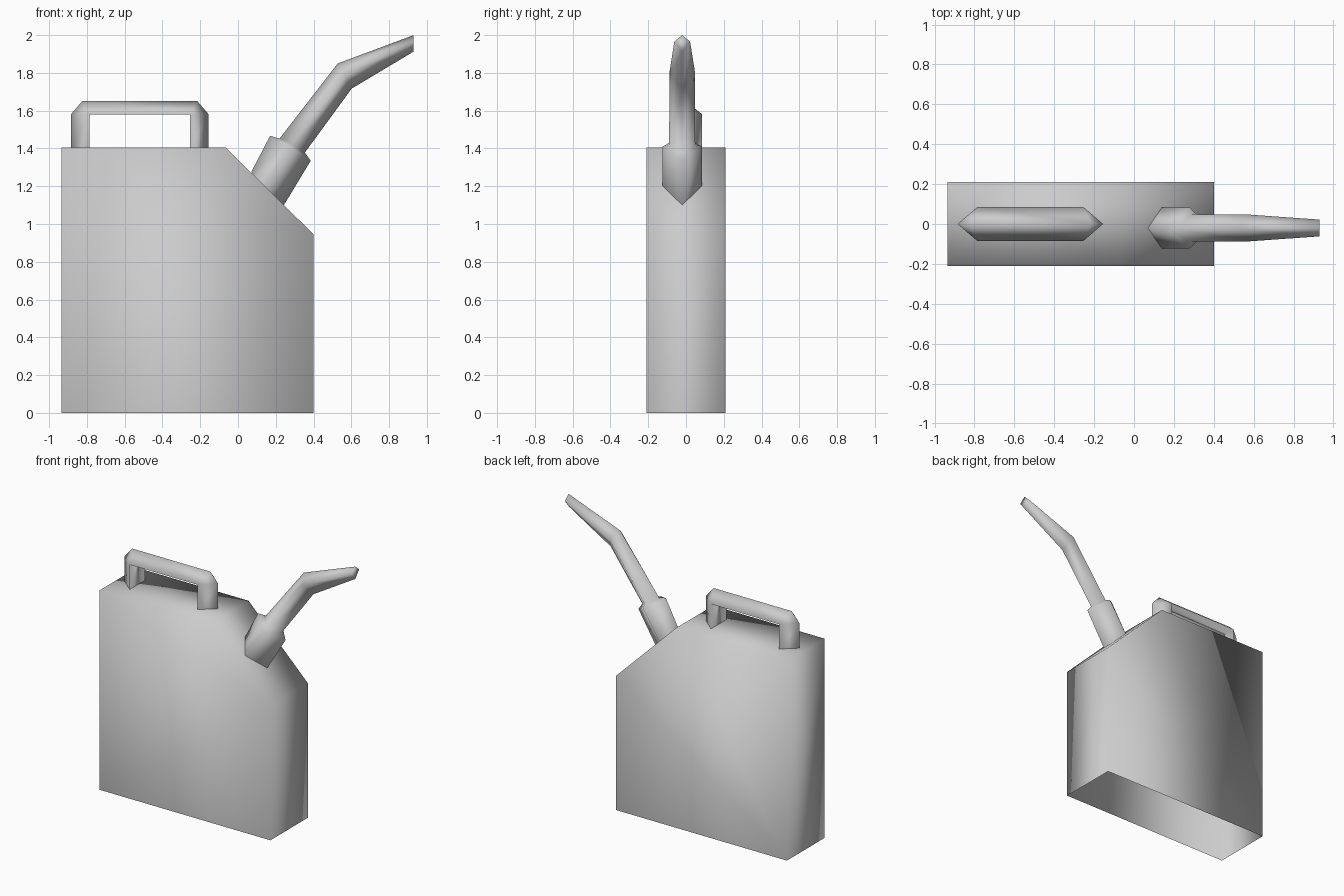
import bpy
import bmesh

cube = bpy.data.objects.get("Cube")
if cube:
    bpy.data.objects.remove(cube, do_unlink=True)

# Single plain grey
grey = bpy.data.materials.new("plain_grey")
grey.use_nodes = True
colour = (0.6, 0.6, 0.6, 1)
grey.diffuse_color = colour
grey.node_tree.nodes["Principled BSDF"].inputs["Base Color"].default_value = colour


def loft(name, rings, closed=True, cap_end=False):
    """Join matching rings of points with quads and shade the result smooth."""
    bm = bmesh.new()
    loops = [[bm.verts.new(p) for p in ring] for ring in rings]
    count = len(loops[0])
    for a, b in zip(loops, loops[1:]):
        for i in range(count if closed else count - 1):
            j = (i + 1) % count
            bm.faces.new((a[i], a[j], b[j], b[i]))
    if cap_end:
        bm.faces.new(loops[-1])
    return finish(name, bm)


def finish(name, bm):
    bmesh.ops.recalc_face_normals(bm, faces=bm.faces)
    mesh = bpy.data.meshes.new(name)
    bm.to_mesh(mesh)
    bm.free()
    mesh.materials.append(grey)
    for face in mesh.polygons:
        face.use_smooth = True
    obj = bpy.data.objects.new(name, mesh)
    bpy.context.collection.objects.link(obj)
    return obj


# Can body: a thin shell with a sloping shoulder, open underneath
DEPTH = 0.21
profile = [(0.40, 0), (0.40, 0.945), (-0.065, 1.405), (-0.935, 1.405), (-0.935, 0)]
bm = bmesh.new()
front, back = [[bm.verts.new((x, y, z)) for x, z in profile] for y in (-DEPTH, DEPTH)]
bm.faces.new(front)
bm.faces.new(back)
for i in range(len(profile) - 1):
    bm.faces.new((front[i], front[i + 1], back[i + 1], back[i]))
finish("can_body", bm)

# Handle: triangular section with its ridge on the outside
MID, SPAN, WIDTH = -0.52, 0.265, 0.086
half = [(0.365, 1.40, SPAN, 1.40), (0.365, 1.58, SPAN, 1.58), (0.305, 1.65, SPAN, 1.58)]
path = [(MID - a, b, MID - c, d) for a, b, c, d in half]
path += [(MID + a, b, MID + c, d) for a, b, c, d in reversed(half)]
bm = bmesh.new()
rings = []
for ridge_x, ridge_z, in_x, in_z in path:
    rings.append([(ridge_x, 0, ridge_z), (in_x, -WIDTH, in_z), (in_x, WIDTH, in_z)])
bm.free()
handle = loft("handle", rings)
bm = bmesh.new()
bm.from_mesh(handle.data)
bmesh.ops.remove_doubles(bm, verts=bm.verts, dist=0.0005)
bm.to_mesh(handle.data)
bm.free()

# Spout: four-sided collar stepping in to a bent, tapering nozzle
CENTRE = -0.02


def diamond(upper, side, lower, width):
    return [(upper[0], CENTRE, upper[1]), (side[0], CENTRE - width, side[1]),
            (lower[0], CENTRE, lower[1]), (side[0], CENTRE + width, side[1])]


loft("spout", [
    diamond((0.07, 1.275), (0.14, 1.20), (0.243, 1.10), 0.104),
    diamond((0.17, 1.467), (0.277, 1.41), (0.385, 1.335), 0.104),
    diamond((0.22, 1.452), (0.287, 1.42), (0.354, 1.378), 0.069),
    diamond((0.528, 1.85), (0.563, 1.80), (0.602, 1.717), 0.068),
    diamond((0.93, 2.0), (0.93, 1.965), (0.93, 1.913), 0.042),
], cap_end=True)
